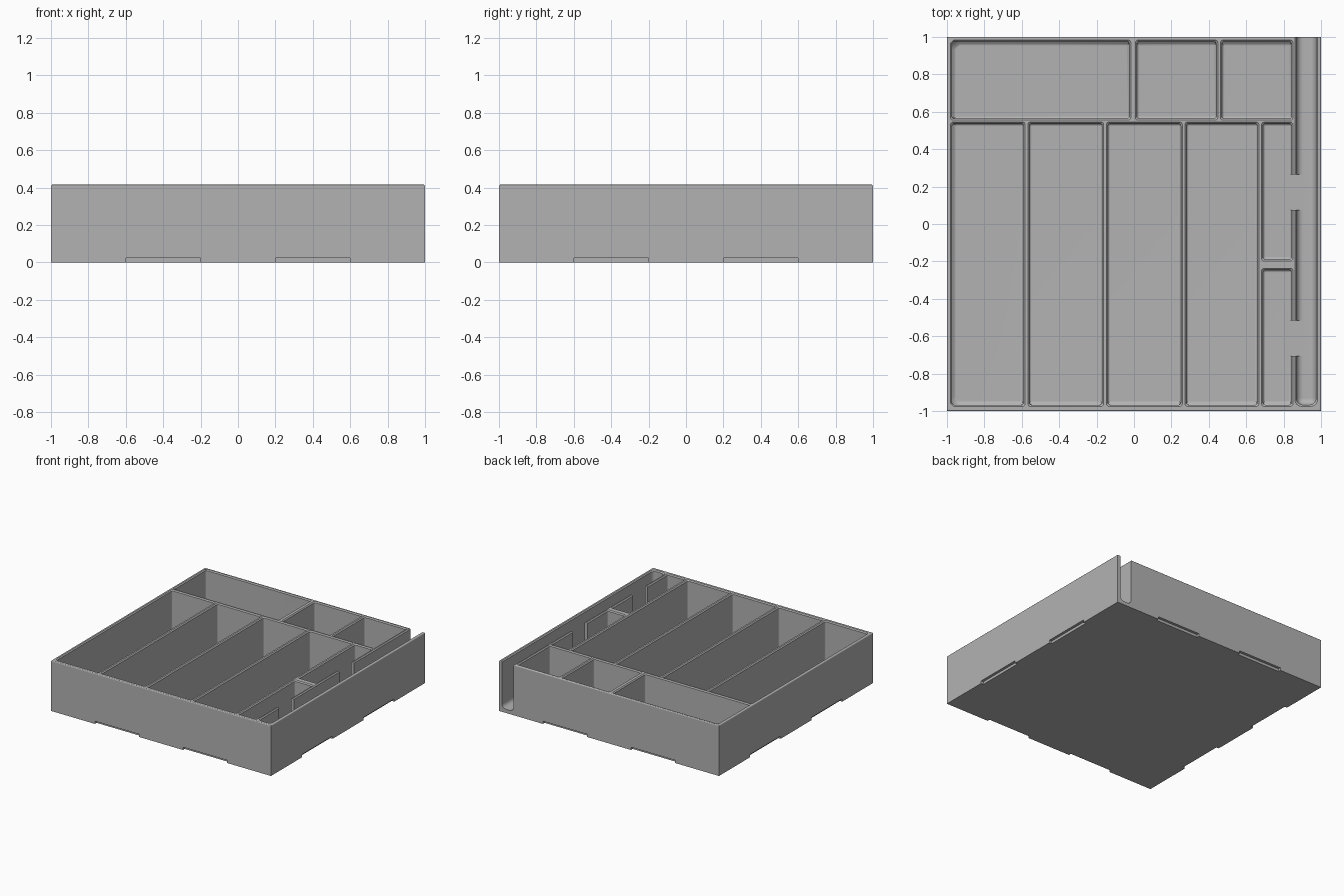
import bpy, bmesh
from mathutils import Vector

cube = bpy.data.objects.get("Cube")
if cube:
    bpy.data.objects.remove(cube, do_unlink=True)

HEIGHT, FLOOR, RIM = 0.415, 0.03, 0.008

grey = bpy.data.materials.new("plain_grey")
grey.use_nodes = True
colour = (0.45, 0.45, 0.45, 1)
grey.diffuse_color = colour
grey.node_tree.nodes["Principled BSDF"].inputs["Base Color"].default_value = colour


def box(name, x0, x1, y0, y1, z0, z1, radius=0, keep=None, flare=False):
    """Box with rounded edges where keep(edge) holds, optionally widening at the rim."""
    bm = bmesh.new()
    bmesh.ops.create_cube(bm, size=1)
    centre = Vector(((x0 + x1) / 2, (y0 + y1) / 2, (z0 + z1) / 2))
    for v in bm.verts:
        v.co = centre + Vector((v.co.x * (x1 - x0), v.co.y * (y1 - y0), v.co.z * (z1 - z0)))
    if radius:
        edges = [e for e in bm.edges if keep(e, z1)]
        bmesh.ops.bevel(bm, geom=edges, offset=radius, segments=6, profile=0.5, affect='EDGES')
    if flare:
        top = [f for f in bm.faces if f.calc_center_median().z > z1 - 0.0001]
        new = bmesh.ops.extrude_face_region(bm, geom=top)["geom"]
        bmesh.ops.delete(bm, geom=top, context='FACES_ONLY')
        for v in [g for g in new if isinstance(g, bmesh.types.BMVert)]:
            v.co.x += 2 * RIM * (1 if v.co.x > centre.x else -1)
            v.co.y += 2 * RIM * (1 if v.co.y > centre.y else -1)
            v.co.z += 2 * RIM
    bmesh.ops.recalc_face_normals(bm, faces=bm.faces)
    mesh = bpy.data.meshes.new(name)
    bm.to_mesh(mesh)
    bm.free()
    mesh.materials.append(grey)
    obj = bpy.data.objects.new(name, mesh)
    bpy.context.collection.objects.link(obj)
    return obj


def boolean(obj, other, operation):
    mod = obj.modifiers.new("cut", 'BOOLEAN')
    mod.operation, mod.object, mod.solver = operation, other, 'EXACT'
    bpy.context.view_layer.objects.active = obj
    bpy.ops.object.modifier_apply(modifier=mod.name)
    bpy.data.objects.remove(other, do_unlink=True)


def top_edges(e, z1):
    return all(v.co.z > z1 - 0.001 for v in e.verts)


def lower_edges(e, z1):
    return not top_edges(e, z1)


# Solid block with softened top rim
tray = box("organizer_tray", -1, 1, -1, 1, 0, HEIGHT, RIM, top_edges)

# Compartments: long front row, then short back row
front = [(-0.973, -0.59), (-0.56, -0.17), (-0.14, 0.25), (0.28, 0.66)]
back = [(-0.973, -0.025), (0.015, 0.44), (0.47, 0.842)]
cells = [(a, b, -0.967, 0.537) for a, b in front]
cells += [(a, b, 0.563, 0.975) for a, b in back]
cells += [(0.69, 0.842, -0.967, -0.245), (0.69, 0.842, -0.19, 0.537)]
for x0, x1, y0, y1 in cells:
    cutter = box("cell_cutter", x0, x1, y0, y1, FLOOR, HEIGHT - RIM, 0.014, lower_edges, True)
    # Larger floor fillet along the outer walls
    hull = box("hull_cutter", -0.991, 1.2, -0.985, 0.993, FLOOR - 0.004, 0.5, 0.06, lower_edges)
    boolean(cutter, hull, 'INTERSECT')
    boolean(tray, cutter, 'DIFFERENCE')

# Side channel, open at the back
channel = box("channel_cutter", 0.868, 0.973, -0.967, 1.2, FLOOR, HEIGHT - RIM, 0.036,
              lower_edges, True)
boolean(tray, channel, 'DIFFERENCE')

# Openings between the channel and its neighbouring cells
for y0, y1 in [(-0.705, -0.515), (0.075, 0.265)]:
    boolean(tray, box("gap_cutter", 0.825, 0.91, y0, y1, FLOOR, 0.5), 'DIFFERENCE')

# Shallow notches along the bottom edge of every side
DEPTH, NOTCH = 0.022, 0.022
for side in (-1, 1):
    a, b = sorted((side * (1 - DEPTH), side * 1.1))
    for start in (-0.6, 0.2):
        end = start + 0.4
        boolean(tray, box("notch_cutter", a, b, start, end, -0.1, NOTCH), 'DIFFERENCE')
        boolean(tray, box("notch_cutter", start, end, a, b, -0.1, NOTCH), 'DIFFERENCE')

# Smooth fillets, sharp edges and clean flat walls
bpy.ops.object.select_all(action='DESELECT')
tray.select_set(True)
bpy.context.view_layer.objects.active = tray
bpy.ops.object.shade_smooth_by_angle(angle=0.5)
normals = tray.modifiers.new("flat_walls", 'WEIGHTED_NORMAL')
normals.keep_sharp = True
